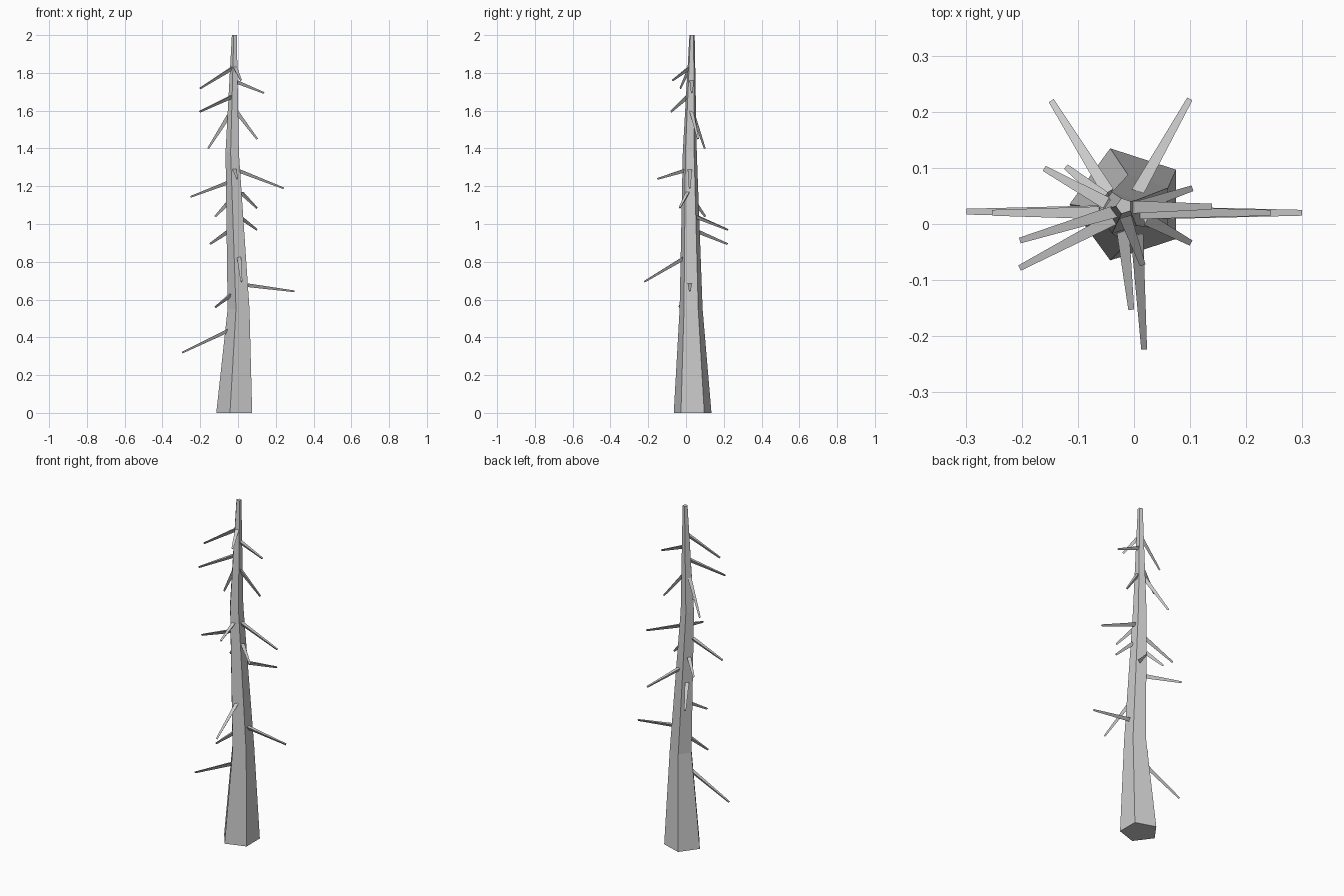
import bpy, bmesh
from math import cos, sin, radians
from mathutils import Vector


def loft(name, rings):
    """Skin equal-length rings of points into a closed tube."""
    bm = bmesh.new()
    loops = [[bm.verts.new(p) for p in ring] for ring in rings]
    n = len(loops[0])
    for a, b in zip(loops, loops[1:]):
        for i in range(n):
            j = (i + 1) % n
            bm.faces.new((a[i], a[j], b[j], b[i]))
    bm.faces.new(loops[0][::-1])
    bm.faces.new(loops[-1])
    bmesh.ops.recalc_face_normals(bm, faces=bm.faces)
    me = bpy.data.meshes.new(name)
    bm.to_mesh(me)
    bm.free()
    ob = bpy.data.objects.new(name, me)
    bpy.context.collection.objects.link(ob)
    return ob


# Trunk: crooked, tapering five-sided column (x, y, z, radius)
sections = [(-0.010, 0.035, 0.0, 0.105), (0.009, 0.027, 0.55, 0.064),
            (-0.027, 0.020, 1.38, 0.039), (-0.018, 0.032, 2.0, 0.0145)]
loft("trunk", [[(x + r * cos(radians(180 + 72 * i)),
                 y + r * sin(radians(180 + 72 * i)), z) for i in range(5)]
               for x, y, z, r in sections])


# Branch: thin three-sided spike, flat side up, drooping outward
def branch(name, base, tip, r0=0.013, r1=0.006):
    base, tip = Vector(base), Vector(tip)
    d = (tip - base).normalized()
    side = d.cross(Vector((0, 0, 1))).normalized()
    up = side.cross(d)
    rings = []
    for c, r in ((base, r0), (tip, r1)):
        rings.append([c + side * r * cos(radians(a)) + up * r * sin(radians(a))
                      for a in (30, 150, 270)])
    return loft(name, rings)


branches = [
    ((-0.050, 0.022, 0.44), (-0.297, 0.022, 0.32)),
    ((-0.040, 0.010, 0.625), (-0.12, -0.035, 0.56)),
    ((0.045, 0.020, 0.68), (0.299, 0.020, 0.645)),
    ((0.005, -0.015, 0.82), (0.018, -0.222, 0.695)),
    ((-0.045, 0.055, 0.965), (-0.147, 0.219, 0.895)),
    ((0.005, 0.055, 1.04), (0.099, 0.222, 0.97)),
    ((0.020, 0.010, 1.165), (0.10, -0.033, 1.085)),
    ((-0.050, 0.045, 1.115), (-0.12, 0.101, 1.04)),
    ((-0.060, 0.020, 1.22), (-0.252, 0.020, 1.145)),
    ((0.005, 0.020, 1.285), (0.243, 0.020, 1.19)),
    ((-0.020, -0.010, 1.285), (-0.005, -0.152, 1.24)),
    ((-0.045, 0.035, 1.58), (-0.158, 0.098, 1.40)),
    ((-0.010, 0.025, 1.60), (0.102, 0.063, 1.45)),
    ((-0.035, 0.010, 1.675), (-0.203, -0.078, 1.595)),
    ((-0.025, 0.025, 1.83), (-0.202, -0.029, 1.718)),
    ((-0.005, 0.030, 1.755), (0.138, 0.031, 1.695)),
    ((-0.018, 0.020, 1.83), (0.015, -0.072, 1.76)),
]
for k, (b, t) in enumerate(branches, 1):
    branch(f"branch_{k:02d}", b, t)
